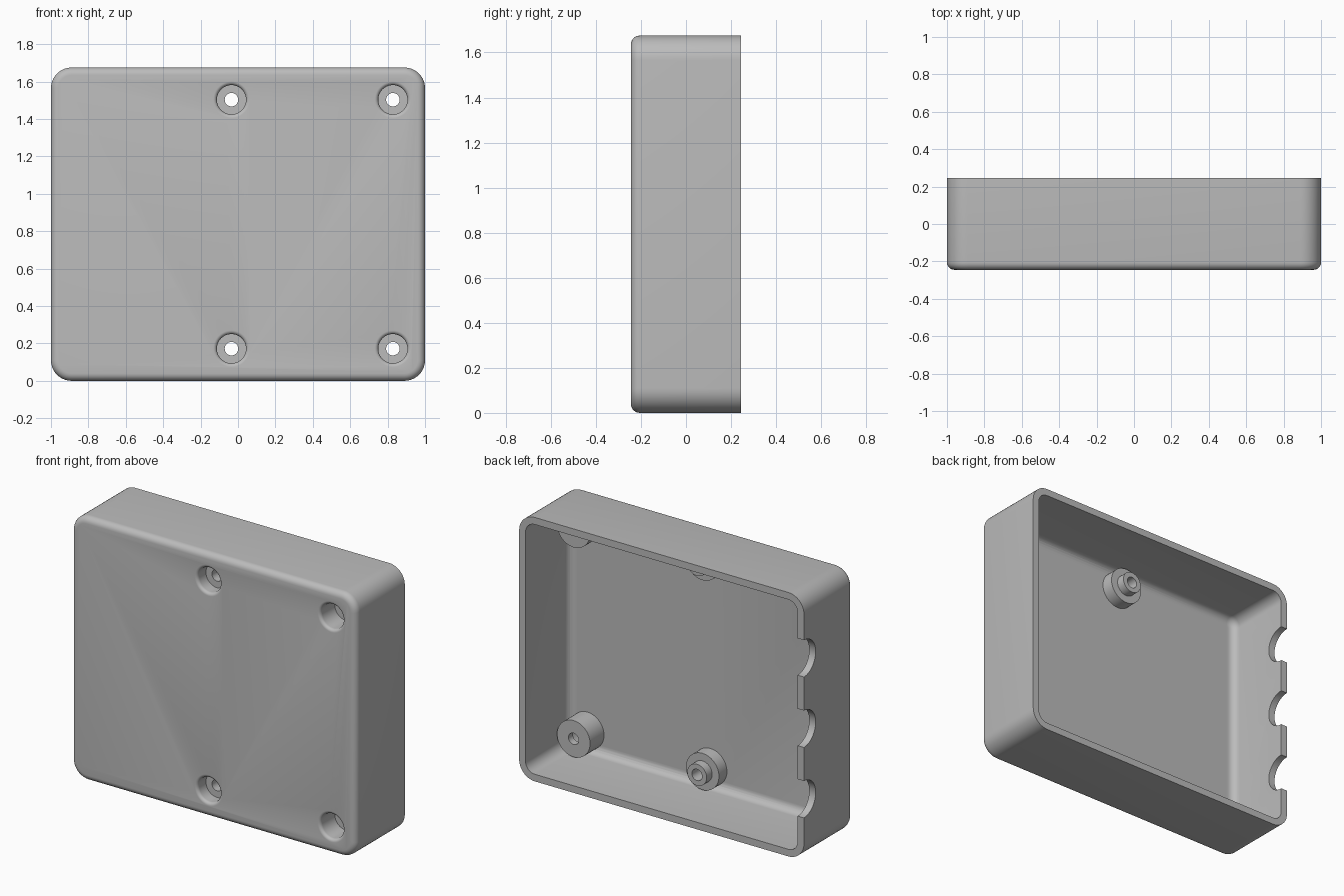
import bpy, bmesh, math

if "Cube" in bpy.data.objects:
    bpy.data.objects.remove(bpy.data.objects["Cube"])

W, H, D = 1.0, 1.675, 0.245          # half width, height, half depth
WALL, CORNER, FILLET = 0.045, 0.11, 0.04
SEG = 10
BOSS_Z = (0.172, 1.503)
STEP_X, TALL_X = -0.035, 0.828

grey = bpy.data.materials.new("light grey plastic")
grey.diffuse_color = (0.5, 0.5, 0.5, 1)
grey.use_nodes = True
grey.node_tree.nodes["Principled BSDF"].inputs["Base Color"].default_value = grey.diffuse_color


def skin(name, rings):
    """Closed solid through a list of equal-length point rings."""
    bm = bmesh.new()
    vs = [[bm.verts.new(p) for p in r] for r in rings]
    n = len(vs[0])
    for a, b in zip(vs, vs[1:]):
        for i in range(n):
            j = (i + 1) % n
            bm.faces.new((a[i], a[j], b[j], b[i]))
    bm.faces.new(vs[0])
    bm.faces.new(vs[-1])
    bmesh.ops.recalc_face_normals(bm, faces=bm.faces)
    me = bpy.data.meshes.new(name)
    bm.to_mesh(me)
    bm.free()
    ob = bpy.data.objects.new(name, me)
    bpy.context.collection.objects.link(ob)
    me.materials.append(grey)
    return ob


def rounded_ring(inset, y):
    """Rounded rectangle outline, pulled in by inset."""
    r = CORNER - inset
    pts = []
    for k, (sx, sz) in enumerate(((1, 1), (-1, 1), (-1, -1), (1, -1))):
        cx, cz = sx * (W - CORNER), H / 2 + sz * (H / 2 - CORNER)
        for i in range(SEG + 1):
            a = (k + i / SEG) * math.pi / 2
            pts.append((cx + r * math.cos(a), y, cz + r * math.sin(a)))
    return pts


def lathe(name, x, z, profile, n=48):
    """Solid of revolution along y from (radius, y) pairs."""
    return skin(name, [[(x + r * math.cos(2 * math.pi * i / n), y,
                         z + r * math.sin(2 * math.pi * i / n)) for i in range(n)]
                       for r, y in profile])


def combine(target, other, op):
    m = target.modifiers.new("bool", 'BOOLEAN')
    m.operation, m.solver, m.object = op, 'EXACT', other
    bpy.context.view_layer.objects.active = target
    bpy.ops.object.modifier_apply(modifier=m.name)
    bpy.data.objects.remove(other, do_unlink=True)


# Shell: front plate, rounded front edge, walls, open rim, filleted inside
arc = [i / 6 * math.pi / 2 for i in range(7)]
floor, fin = -D + 0.05, 0.05
rings = [rounded_ring(FILLET * (1 - math.sin(a)), -D + FILLET * (1 - math.cos(a))) for a in arc]
rings += [rounded_ring(0, D), rounded_ring(WALL, D)]
rings += [rounded_ring(WALL + fin * (1 - math.cos(a)), floor + fin * (1 - math.sin(a))) for a in arc]
shell = skin("enclosure_shell", rings)

# Screw bosses: tall plain ones at the right, stepped ones near the middle
for z in BOSS_Z:
    base = -D + 0.02
    combine(shell, lathe("tall_boss", TALL_X, z, [(0.116, base), (0.116, -0.055)]), 'UNION')
    combine(shell, lathe("stepped_boss", STEP_X, z,
                         [(0.116, base), (0.116, -0.115), (0.068, -0.115), (0.068, -0.06)]), 'UNION')

# Counterbores with a rounded mouth, and screw holes through the bosses
mouth = [(0.098, -D - 0.02)] + [(0.098 - 0.02 * math.sin(a), -D + 0.02 * (1 - math.cos(a)))
                                for a in arc]
for z in BOSS_Z:
    for x, depth in ((TALL_X, -0.1), (STEP_X, -0.16)):
        combine(shell, lathe("screw_bore", x, z, mouth + [
            (0.078, depth), (0.036, depth), (0.036, 0.05)]), 'DIFFERENCE')

# Three half-round cable notches in the rim of the left wall
for i in (-1, 0, 1):
    zc = H / 2 + i * 0.447
    notch = skin("cable_notch", [[(x, D + 0.117 * math.cos(k * math.pi / 24),
                                   zc + 0.117 * math.sin(k * math.pi / 24)) for k in range(48)]
                                 for x in (-1.1, -0.9)])
    combine(shell, notch, 'DIFFERENCE')

bpy.ops.object.select_all(action='DESELECT')
shell.select_set(True)
bpy.context.view_layer.objects.active = shell
bpy.ops.object.shade_smooth_by_angle(angle=math.radians(30))
